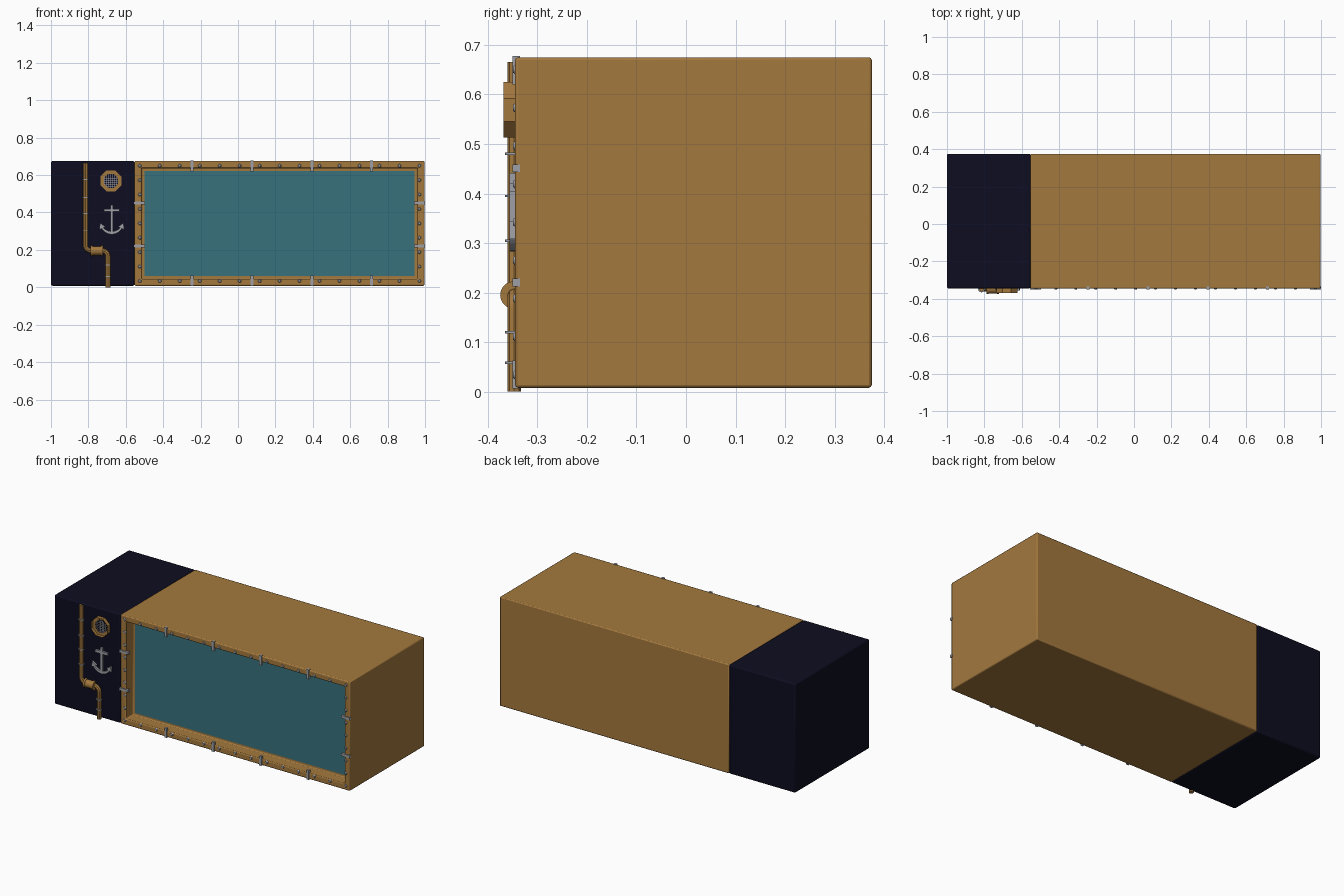
import bpy, bmesh, math
from mathutils import Vector, Matrix

if "Cube" in bpy.data.objects:
    bpy.data.objects.remove(bpy.data.objects["Cube"])


def mat(name, rgb):
    m = bpy.data.materials.new(name)
    m.diffuse_color = (*rgb, 1)
    m.use_nodes = True
    m.node_tree.nodes["Principled BSDF"].inputs["Base Color"].default_value = m.diffuse_color
    return m


BRASS = mat("brass_brown", (0.37, 0.19, 0.048))
NAVY = mat("dark_navy", (0.004, 0.004, 0.015))
TEAL = mat("teal_glass", (0.038, 0.165, 0.2))
STEEL = mat("steel_grey", (0.34, 0.35, 0.38))
FRONT = -0.345


def finish(bm, name, m, bevel=0, smooth=True):
    bmesh.ops.recalc_face_normals(bm, faces=bm.faces[:])
    me = bpy.data.meshes.new(name)
    bm.to_mesh(me)
    bm.free()
    ob = bpy.data.objects.new(name, me)
    bpy.context.collection.objects.link(ob)
    me.materials.append(m)
    if bevel:
        b = ob.modifiers.new("bevel", "BEVEL")
        b.width, b.segments = bevel, 2
    if smooth:
        bpy.context.view_layer.objects.active = ob
        ob.select_set(True)
        bpy.ops.object.shade_smooth_by_angle(angle=math.radians(35))
        ob.select_set(False)
    return ob


def add_box(bm, x0, x1, y0, y1, z0, z1):
    c = Vector(((x0 + x1) / 2, (y0 + y1) / 2, (z0 + z1) / 2))
    s = Matrix.Diagonal((x1 - x0, y1 - y0, z1 - z0, 1))
    bmesh.ops.create_cube(bm, size=1, matrix=Matrix.Translation(c) @ s)


def add_cyl(bm, c, r1, r2, depth, axis, n=12):
    rot = Vector((0, 0, 1)).rotation_difference(Vector(axis)).to_matrix().to_4x4()
    bmesh.ops.create_cone(bm, cap_ends=True, segments=n, radius1=r1, radius2=r2,
                          depth=depth, matrix=Matrix.Translation(c) @ rot)


def add_prism(bm, pts, y0, y1):
    a = [bm.verts.new((x, y0, z)) for x, z in pts]
    b = [bm.verts.new((x, y1, z)) for x, z in pts]
    bm.faces.new(a)
    bm.faces.new(b[::-1])
    for i in range(len(pts)):
        j = (i + 1) % len(pts)
        bm.faces.new((a[i], a[j], b[j], b[i]))


def recess_front(bm, thickness, depth):
    f = min(bm.faces, key=lambda f: f.calc_center_median().y)
    bmesh.ops.inset_region(bm, faces=[f], thickness=thickness)
    ext = bmesh.ops.extrude_discrete_faces(bm, faces=[f])["faces"]
    bmesh.ops.translate(bm, verts=ext[0].verts[:], vec=(0, depth, 0))


# navy end compartment
bm = bmesh.new()
add_box(bm, -1, -0.553, FRONT, 0.375, 0.008, 0.675)
finish(bm, "side_compartment", NAVY, 0.008)

# brown tank casing with recessed front
bm = bmesh.new()
add_box(bm, -0.553, 0.997, FRONT, 0.375, 0.008, 0.675)
recess_front(bm, 0.052, 0.07)
finish(bm, "tank_casing", BRASS, 0.006)

# glass
bm = bmesh.new()
add_box(bm, -0.5, 0.944, -0.279, -0.274, 0.061, 0.622)
finish(bm, "glass_pane", TEAL, smooth=False)

# straps around the frame
bm = bmesh.new()
for i in range(4):
    x = -0.245 + 0.32 * i
    add_box(bm, x - 0.008, x + 0.008, -0.35, -0.335, 0.62, 0.678)
    add_box(bm, x - 0.008, x + 0.008, -0.35, -0.335, 0.006, 0.063)
for z in (0.22, 0.451):
    add_box(bm, -0.556, -0.497, -0.35, -0.335, z - 0.008, z + 0.008)
    add_box(bm, 0.942, 1.0, -0.35, -0.335, z - 0.008, z + 0.008)
finish(bm, "frame_straps", STEEL, smooth=False)

# rivets
bm = bmesh.new()
spots = [(-0.525 + 1.495 * i / 14, z) for i in range(15) for z in (0.034, 0.65)]
spots += [(x, 0.034 + 0.077 * i) for i in range(1, 8) for x in (-0.525, 0.97)]
for x, z in spots:
    add_cyl(bm, (x, FRONT - 0.001, z), 0.011, 0.006, 0.006, (0, -1, 0), 10)
finish(bm, "rivets", STEEL)

# pipe with two elbows
PY = -0.347
path = [(-0.815, 0.665)]
for i in range(7):
    a = math.pi * (1 + i / 12)
    path.append((-0.785 + 0.03 * math.cos(a), 0.225 + 0.03 * math.sin(a)))
for i in range(7):
    a = math.pi * (0.5 - i / 12)
    path.append((-0.725 + 0.03 * math.cos(a), 0.165 + 0.03 * math.sin(a)))
path.append((-0.695, 0.0))
cu = bpy.data.curves.new("pipe", "CURVE")
cu.dimensions = "3D"
cu.bevel_depth, cu.bevel_resolution, cu.use_fill_caps = 0.0135, 2, True
sp = cu.splines.new("POLY")
sp.points.add(len(path) - 1)
for p, (x, z) in zip(sp.points, path):
    p.co = (x, PY, z, 1)
cu.materials.append(BRASS)
pipe = bpy.data.objects.new("pipe", cu)
bpy.context.collection.objects.link(pipe)
bpy.context.view_layer.objects.active = pipe
pipe.select_set(True)
bpy.ops.object.convert(target="MESH")
bpy.ops.object.shade_smooth_by_angle(angle=math.radians(40))
pipe.select_set(False)

# pipe coupling: barrel with end collars
bm = bmesh.new()
add_cyl(bm, (-0.755, PY, 0.195), 0.024, 0.024, 0.066, (1, 0, 0), 20)
for x in (-0.783, -0.727):
    add_cyl(bm, (x, PY, 0.195), 0.028, 0.028, 0.012, (1, 0, 0), 20)
finish(bm, "pipe_coupling", BRASS)

# pipe clamps
bm = bmesh.new()
for x, zs in ((-0.815, (0.576, 0.48, 0.395, 0.305)), (-0.695, (0.12, 0.058))):
    for z in zs:
        add_cyl(bm, (x, PY, z), 0.0185, 0.0185, 0.005, (0, 0, 1), 16)
finish(bm, "pipe_clamps", STEEL)

# octagonal porthole ring
PX, PZ = -0.68, 0.569
bm = bmesh.new()
R = 0.056 / math.cos(math.pi / 8)
add_prism(bm, [(PX + R * math.cos(math.pi * (i + 0.5) / 4),
                PZ + R * math.sin(math.pi * (i + 0.5) / 4)) for i in range(8)], -0.368, -0.34)
recess_front(bm, 0.018, 0.02)
finish(bm, "porthole_ring", BRASS, smooth=False)

# dark porthole backing and grille
bm = bmesh.new()
add_cyl(bm, (PX, -0.349, PZ), 0.0405, 0.0405, 0.004, (0, -1, 0), 8)
bmesh.ops.rotate(bm, verts=bm.verts[:], cent=(PX, 0, PZ),
                 matrix=Matrix.Rotation(math.pi / 8, 3, "Y"))
finish(bm, "porthole_back", NAVY, smooth=False)
bm = bmesh.new()
for i in range(-3, 4):
    d = i * 0.0105
    h = min(0.038, 0.0537 - abs(d))
    add_box(bm, PX + d - 0.001, PX + d + 0.001, -0.355, -0.352, PZ - h, PZ + h)
    add_box(bm, PX - h, PX + h, -0.355, -0.352, PZ + d - 0.001, PZ + d + 0.001)
finish(bm, "porthole_grille", STEEL, smooth=False)

# anchor: shank, stock, curved arms and flukes
AX, Y0, Y1 = -0.675, -0.356, -0.343
bm = bmesh.new()
add_box(bm, AX - 0.0075, AX + 0.0075, Y0, Y1, 0.29, 0.441)
add_box(bm, AX - 0.042, AX + 0.042, Y0, Y1, 0.404, 0.42)
arc = [math.radians(207 + 126 * i / 12) for i in range(13)]
outer = [(AX + 0.063 * math.cos(a), 0.346 + 0.063 * math.sin(a)) for a in arc]
inner = [(AX + 0.060 * math.cos(a), 0.356 + 0.057 * math.sin(a)) for a in arc]
add_prism(bm, outer + inner[::-1], Y0, Y1)
for s in (-1, 1):
    add_prism(bm, [(AX + s * 0.063, 0.345), (AX + s * 0.066, 0.308),
                   (AX + s * 0.034, 0.324)], Y0, Y1)
finish(bm, "anchor", STEEL, smooth=False)
